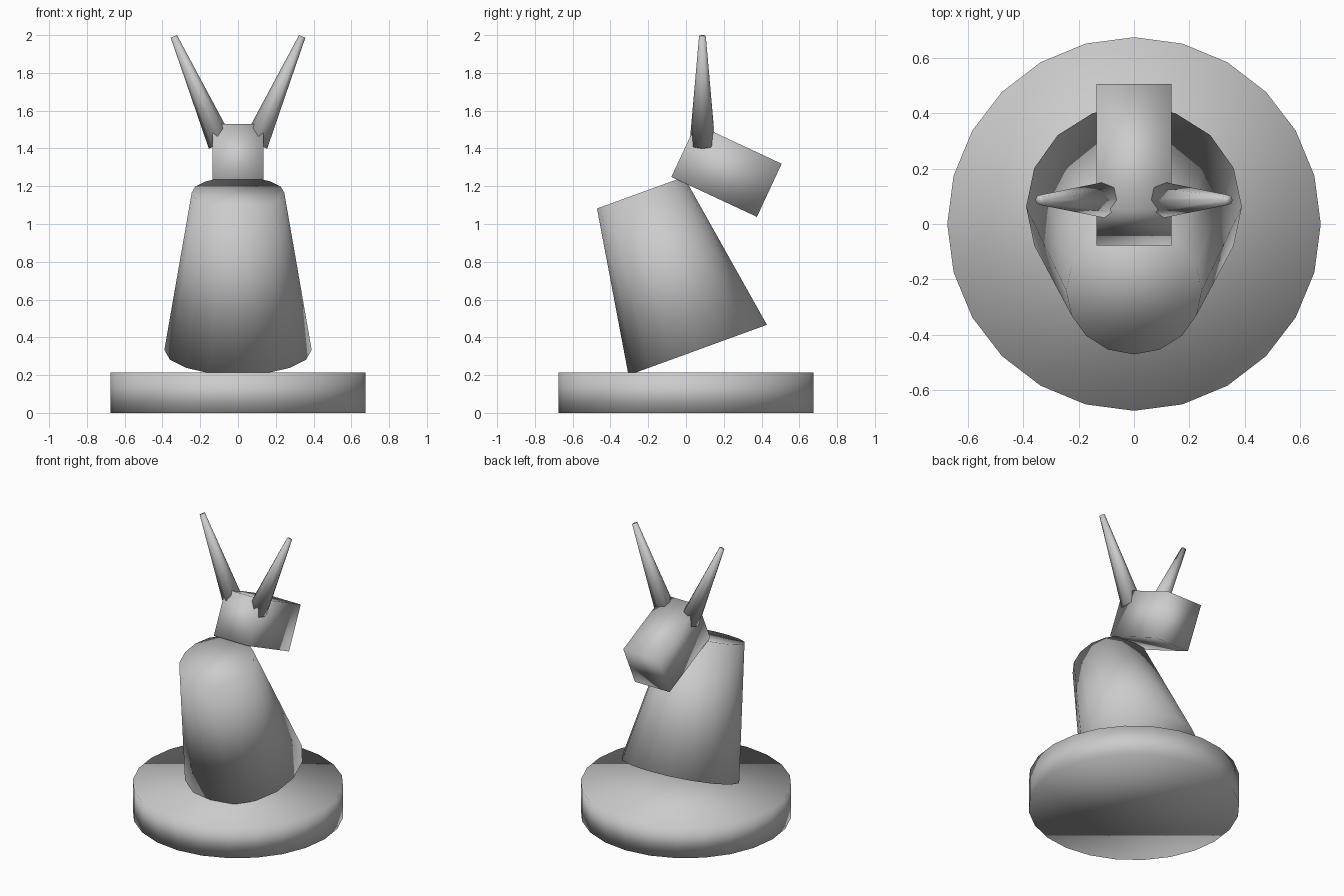
import bpy
from math import radians, sin, cos

if "Cube" in bpy.data.objects:
    bpy.data.objects.remove(bpy.data.objects["Cube"])


def smooth(name):
    ob = bpy.context.object
    ob.name = name
    bpy.ops.object.shade_smooth()
    return ob


def frustum(name, sides, r_bottom, r_top, length, bottom, rot=(0, 0, 0)):
    """Tapered cylinder whose bottom cap is centred on 'bottom', tilted about x or y."""
    axis = (sin(rot[1]), -sin(rot[0]), cos(rot[0]) * cos(rot[1]))
    centre = [b + a * length / 2 for a, b in zip(axis, bottom)]
    bpy.ops.mesh.primitive_cone_add(vertices=sides, radius1=r_bottom, radius2=r_top,
                                    depth=length, location=centre, rotation=rot)
    return smooth(name)


# Round plinth
frustum("base", 24, 0.675, 0.675, 0.215, (0, 0, 0))

# Leaning, tapered neck, its front edge sunk slightly into the plinth
frustum("neck", 16, 0.39, 0.245, 0.886, (0, 0.062, 0.333), (radians(20), 0, 0))

# Block head, tipped down towards the back
bpy.ops.mesh.primitive_cube_add(size=1, location=(0, 0.2145, 1.284),
                                rotation=(radians(-25), 0, 0))
bpy.context.object.scale = (0.27, 0.5, 0.31)
bpy.ops.object.transform_apply(location=False, rotation=False, scale=True)
smooth("head")

# Splayed pair of ears
for side, label in ((-1, "left"), (1, "right")):
    frustum("ear_" + label, 8, 0.068, 0.018, 0.619, (side * 0.092, 0.087, 1.426),
            (0, side * radians(23.6), 0))
